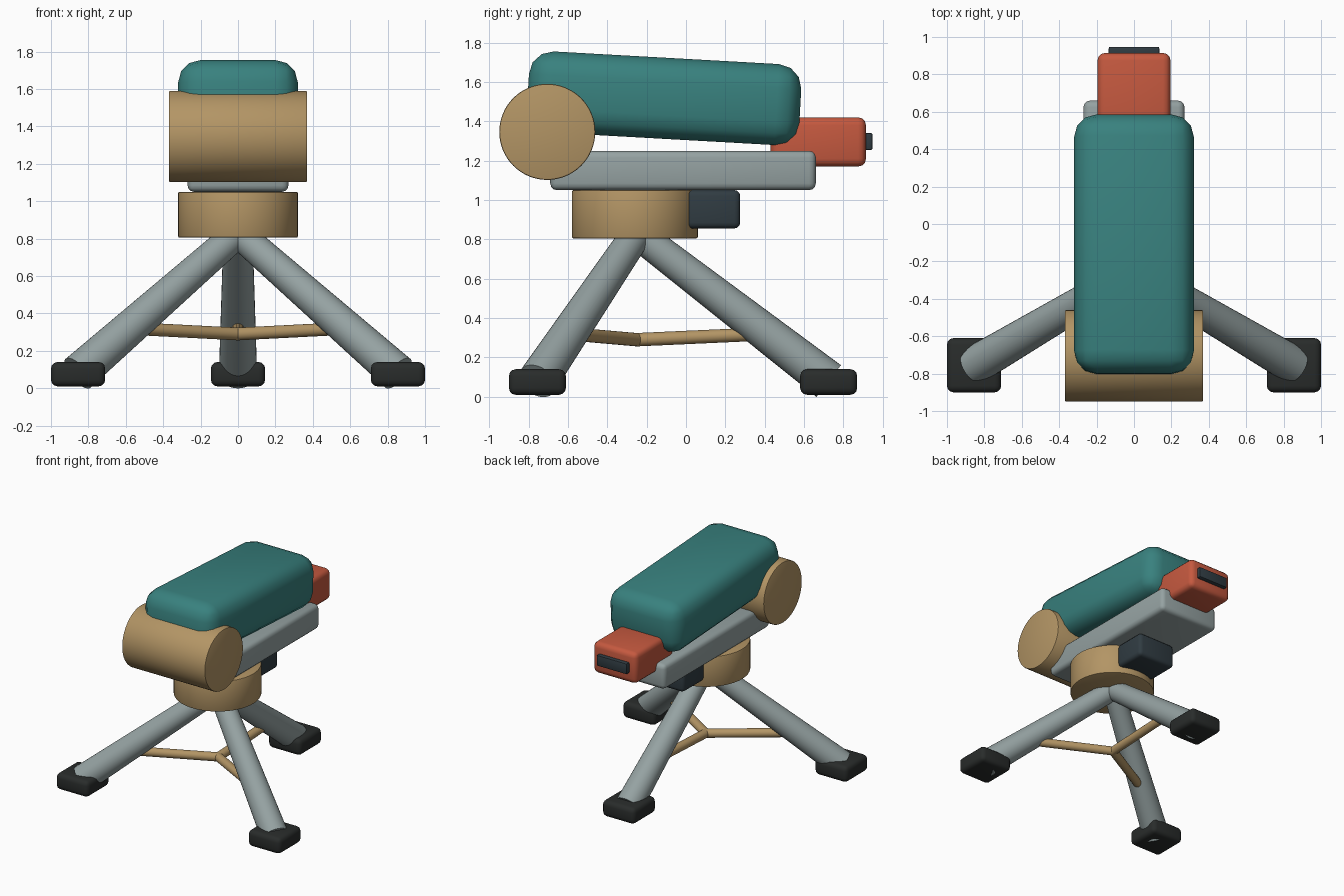
import bpy, bmesh, math
from mathutils import Vector, Matrix

if "Cube" in bpy.data.objects:
    bpy.data.objects.remove(bpy.data.objects["Cube"])


def mat(name, rgb):
    m = bpy.data.materials.new(name)
    m.diffuse_color = (*rgb, 1)
    m.use_nodes = True
    m.node_tree.nodes["Principled BSDF"].inputs["Base Color"].default_value = m.diffuse_color
    return m


TEAL = mat("teal", (0.04, 0.22, 0.21))
TAN = mat("tan", (0.45, 0.30, 0.13))
RED = mat("red", (0.56, 0.10, 0.05))
BLACK = mat("black", (0.022, 0.025, 0.024))
SLATE = mat("slate", (0.03, 0.045, 0.055))
STEEL = mat("steel", (0.30, 0.36, 0.36))


def finish(name, bm, material, matrix):
    me = bpy.data.meshes.new(name)
    bm.to_mesh(me)
    bm.free()
    ob = bpy.data.objects.new(name, me)
    ob.matrix_world = matrix
    me.materials.append(material)
    bpy.context.collection.objects.link(ob)
    bpy.ops.object.select_all(action='DESELECT')
    ob.select_set(True)
    bpy.context.view_layer.objects.active = ob
    bpy.ops.object.shade_smooth_by_angle(angle=math.radians(40))
    return ob


def box(name, center, size, bevel, material, segments=3, tilt=0):
    bm = bmesh.new()
    bmesh.ops.create_cube(bm, size=1)
    bmesh.ops.scale(bm, vec=size, verts=bm.verts)
    bmesh.ops.bevel(bm, geom=bm.edges[:], offset=bevel, segments=segments,
                    profile=0.5, affect='EDGES', clamp_overlap=True)
    return finish(name, bm, material,
                  Matrix.Translation(center) @ Matrix.Rotation(tilt, 4, 'X'))


def rod(name, a, b, r1, r2, material, bevel=0, sides=32):
    a, b = Vector(a), Vector(b)
    d = b - a
    bm = bmesh.new()
    bmesh.ops.create_cone(bm, cap_ends=True, segments=sides,
                          radius1=r1, radius2=r2, depth=d.length)
    if bevel:
        rim = [e for e in bm.edges if any(len(f.verts) > 4 for f in e.link_faces)]
        bmesh.ops.bevel(bm, geom=rim, offset=bevel, segments=2,
                        profile=0.5, affect='EDGES')
    return finish(name, bm, material, Matrix.Translation((a + b) / 2)
                  @ d.to_track_quat('Z', 'Y').to_matrix().to_4x4())


# Tripod: foot pads, tapered legs and spreader braces
hub = Vector((0, -0.25, 0.83))
joint = Vector((0, -0.25, 0.29))
for label, x, y in (("left", -0.855, -0.755), ("right", 0.855, -0.755), ("back", 0, 0.725)):
    end = Vector((x, y, 0.08))
    box(label + "_foot", (x, y, 0.075), (0.29, 0.29, 0.13), 0.035, BLACK)
    rod(label + "_leg", hub, end, 0.078, 0.102, STEEL)
    brace_end = hub.lerp(end, 0.68)
    rod(label + "_brace", joint, brace_end, 0.034, 0.034, TAN, sides=20)

# Turntable drum and control box under the rail
rod("turntable", (0, -0.26, 0.805), (0, -0.26, 1.05), 0.32, 0.32, TAN, 0.008, 64)
box("control_box", (0, 0.138, 0.953), (0.34, 0.275, 0.195), 0.03, SLATE)

# Rail and front roller
box("rail", (0, -0.015, 1.15), (0.54, 1.35, 0.20), 0.035, STEEL)
rod("front_roller", (-0.37, -0.705, 1.346), (0.37, -0.705, 1.346), 0.244, 0.244, TAN, 0.008, 64)

# Tilted padded body
box("main_body", (0, -0.111, 1.517), (0.64, 1.386, 0.412), 0.12, TEAL, 3, math.radians(-3.2))

# Rear block with end plate
box("rear_block", (0, 0.672, 1.295), (0.39, 0.485, 0.25), 0.04, RED)
box("end_plate", (0, 0.92, 1.297), (0.27, 0.055, 0.086), 0.008, SLATE, 2)
